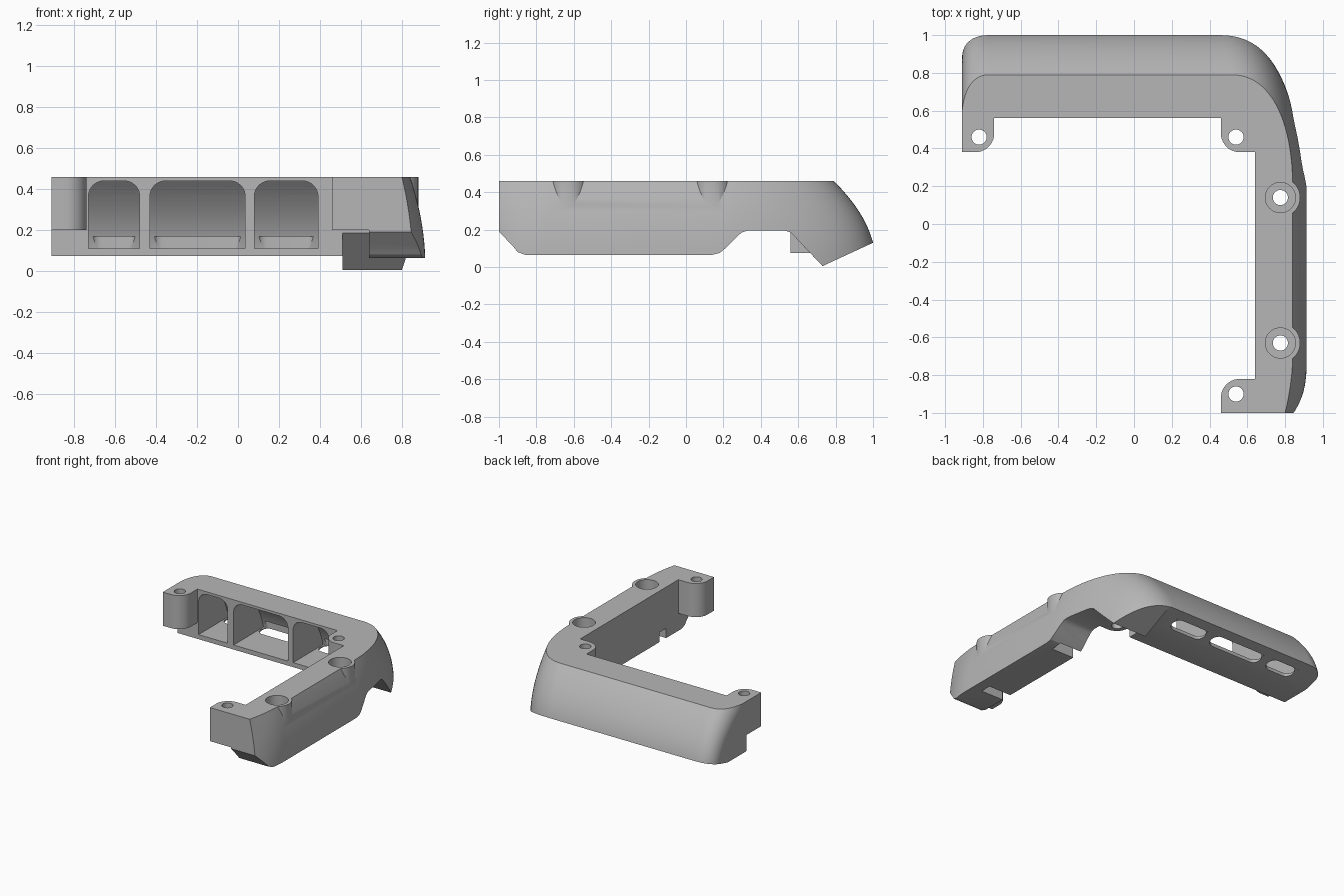
import bpy, bmesh, math
from mathutils import Vector

old = bpy.data.objects.get("Cube")
if old:
    bpy.data.objects.remove(old, do_unlink=True)

TOP, DROP = 0.46, 0.33

grey = bpy.data.materials.new("plain_grey")
grey.use_nodes = True
colour = (0.47, 0.47, 0.47, 1)
grey.diffuse_color = colour
grey.node_tree.nodes["Principled BSDF"].inputs["Base Color"].default_value = colour


def bezier(a, b, c, d, n=14):
    a, b, c, d = map(Vector, (a, b, c, d))
    ts = [i / n for i in range(n + 1)]
    return [a * (1 - t)**3 + b * 3 * t * (1 - t)**2 + c * 3 * t * t * (1 - t) + d * t**3 for t in ts]


def loft(name, rings):
    """Skin a stack of matching closed rings and cap both ends."""
    bm = bmesh.new()
    rows = [[bm.verts.new(p) for p in ring] for ring in rings]
    n = len(rows[0])
    for low, high in zip(rows, rows[1:]):
        for i in range(n):
            j = (i + 1) % n
            bm.faces.new((low[i], low[j], high[j], high[i]))
    bm.faces.new(rows[0])
    bm.faces.new(rows[-1])
    bmesh.ops.recalc_face_normals(bm, faces=bm.faces)
    mesh = bpy.data.meshes.new(name)
    bm.to_mesh(mesh)
    bm.free()
    obj = bpy.data.objects.new(name, mesh)
    bpy.context.collection.objects.link(obj)
    mesh.materials.append(grey)
    return obj


def prism(name, axis, points, start, end):
    """Extrude a flat outline along the x, y or z axis."""
    place = {"x": lambda u, v, w: (w, u, v),
             "y": lambda u, v, w: (u, w, v),
             "z": lambda u, v, w: (u, v, w)}[axis]
    return loft(name, [[place(p[0], p[1], w) for p in points] for w in (start, end)])


def circle(x, y, r, n=40):
    return [(x + r * math.cos(2 * math.pi * i / n), y + r * math.sin(2 * math.pi * i / n)) for i in range(n)]


def arc(x, y, r, start, n=10):
    """Quarter arc, counter-clockwise from the start angle in degrees."""
    return [(x + r * math.cos(math.radians(start + 90 * i / n)),
             y + r * math.sin(math.radians(start + 90 * i / n))) for i in range(n + 1)]


def combine(target, tool, operation):
    mod = target.modifiers.new(operation.lower(), "BOOLEAN")
    mod.operation, mod.object, mod.solver = operation, tool, "EXACT"
    bpy.ops.object.select_all(action="DESELECT")
    bpy.context.view_layer.objects.active = target
    target.select_set(True)
    bpy.ops.object.modifier_apply(modifier=mod.name)
    bpy.data.objects.remove(tool, do_unlink=True)


def flare(z):
    t = (TOP - z) / DROP
    return 1.6 * t - 0.6 * t * t


# Flared outer wall: the narrow top outline widens to the lower outline
upper = (bezier((-0.91, 0.6), (-0.9, 0.7), (-0.86, 0.79), (-0.77, 0.79))
         + bezier((0.52, 0.79), (0.72, 0.79), (0.84, 0.55), (0.84, 0.2), 24)
         + bezier((0.84, -0.7), (0.84, -0.8), (0.82, -0.92), (0.8, -1.0)))
lower = (bezier((-0.91, 0.87), (-0.91, 0.95), (-0.86, 1.0), (-0.77, 1.0))
         + bezier((0.46, 1.0), (0.76, 1.0), (0.86, 0.64), (0.91, 0.2), 24)
         + bezier((0.91, -0.74), (0.91, -0.84), (0.89, -0.93), (0.85, -1.0)))
inner = [Vector(p) for p in ((0.64, -1.0), (0.64, 0.56), (-0.91, 0.56))]
rings = []
for i in range(13):
    z = TOP - i * 0.04
    outline = [a.lerp(b, flare(z)) for a, b in zip(upper, lower)] + inner
    rings.append([(p.x, p.y, z) for p in outline])
body = loft("corner_bracket", rings)

# Shaped underside of the back bar and of the side arm
bar_under = [(0.3, -0.3), (0.3, 0.075), (0.79, 0.075), (1.1, 0.156), (1.1, -0.3)]
combine(body, prism("bar_cut", "x", bar_under, -1.2, 0.51), "DIFFERENCE")
arm_under = [(-1.1, -0.3), (-1.1, 0.29), (-1.0, 0.19), (-0.92, 0.105), (-0.9, 0.08), (-0.86, 0.065),
             (0.14, 0.065), (0.18, 0.075), (0.21, 0.1), (0.28, 0.17), (0.3, 0.185), (0.33, 0.195),
             (0.53, 0.195), (0.56, 0.185), (0.73, 0.005), (1.1, 0.176), (1.1, -0.3)]
combine(body, prism("arm_cut", "x", arm_under, 0.51, 1.2), "DIFFERENCE")

# Three hollow pockets in the back bar, each with a rounded drain slot
levels = [0.11 + 0.033 * i for i in range(11)]
hollow = [(0.5, 0.44), (0.5, 0.11)] + [(0.71 + 0.21 * flare(z), z) for z in levels]
for left, right in ((-0.73, -0.48), (-0.43, 0.035), (0.08, 0.39)):
    r = 0.075
    opening = ([(left, 0.11), (right, 0.11)] + arc(right - r, 0.44 - r, r, 0)
               + arc(left + r, 0.44 - r, r, 90))
    pocket = prism("pocket", "y", opening, 0.45, 1.1)
    combine(pocket, prism("pocket_depth", "x", hollow, -1.0, 1.0), "INTERSECT")
    combine(body, pocket, "DIFFERENCE")
    s = 0.052
    a, b, mid = left + 0.01 + s, right - 0.01 - s, 0.875
    slot = (arc(b, mid, s, -90) + arc(b, mid, s, 0)[1:]
            + arc(a, mid, s, 90) + arc(a, mid, s, 180)[1:])
    combine(body, prism("slot", "z", slot, -0.1, 0.17), "DIFFERENCE")

# Screw lugs: one corner rounded, overlapping the body
r = 0.1
lugs = (
    ([(-0.91, 0.6), (-0.91, 0.38)] + arc(-0.74 - r, 0.38 + r, r, -90) + [(-0.74, 0.6)], (-0.82, 0.46)),
    ([(0.68, 0.6), (0.46, 0.6)] + arc(0.46 + r, 0.38 + r, r, 180) + [(0.68, 0.38)], (0.54, 0.46)),
    ([(0.68, -1.0), (0.68, -0.82)] + arc(0.46 + r, -0.82 - r, r, 90) + [(0.46, -1.0)], (0.54, -0.9)),
)
for outline, hole in lugs:
    combine(body, prism("lug", "z", outline, 0.2, TOP), "UNION")
    combine(body, prism("lug_hole", "z", circle(*hole, 0.04), -0.2, 0.6), "DIFFERENCE")

# Bolt bosses on the arm with a counterbore, through hole and nut channel
for y in (0.14, -0.63):
    x = 0.775
    combine(body, prism("boss", "z", circle(x, y, 0.105), 0.2, TOP), "UNION")
    combine(body, prism("counterbore", "z", circle(x, y, 0.08), 0.27, 0.6), "DIFFERENCE")
    combine(body, prism("bolt_hole", "z", circle(x, y, 0.04), -0.2, 0.6), "DIFFERENCE")
    channel = [(0.6, y - 0.042), (0.83, y - 0.042), (0.83, y + 0.042), (0.6, y + 0.042)]
    combine(body, prism("nut_channel", "z", channel, -0.1, 0.14), "DIFFERENCE")

# Smooth the flared wall, keep machined edges crisp
bpy.ops.object.select_all(action="DESELECT")
bpy.context.view_layer.objects.active = body
body.select_set(True)
bpy.ops.object.shade_smooth_by_angle(angle=math.radians(25))
